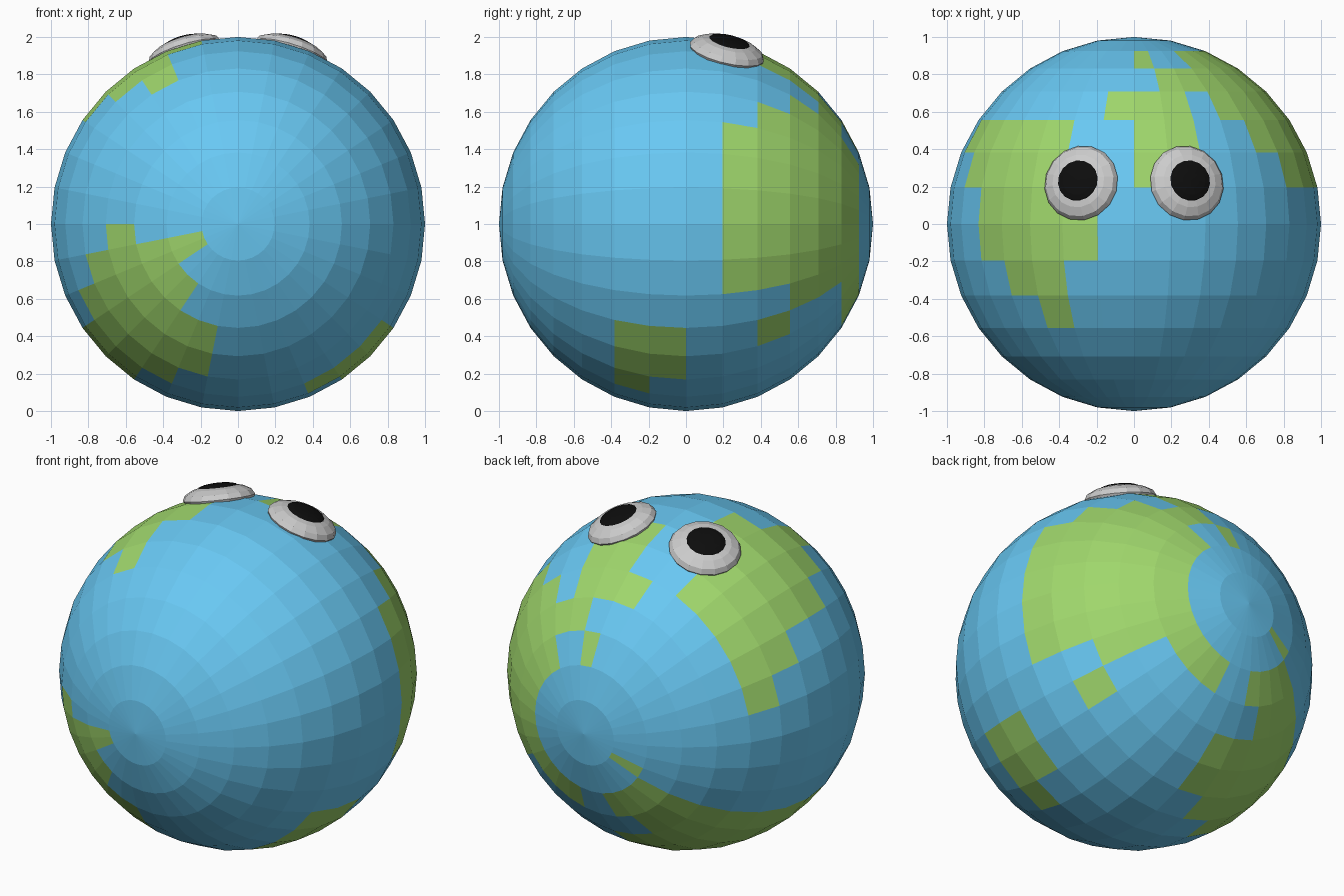
import bpy, bmesh, math
from mathutils import Vector, Matrix

if "Cube" in bpy.data.objects:
    bpy.data.objects.remove(bpy.data.objects["Cube"])


def material(name, rgb):
    m = bpy.data.materials.new(name)
    m.diffuse_color = (*rgb, 1)
    m.use_nodes = True
    m.node_tree.nodes["Principled BSDF"].inputs["Base Color"].default_value = m.diffuse_color
    return m


def make_sphere(name, segs, rings, matrix, mats=(), pick=None):
    """Flat-shaded UV sphere; pick(face) returns a material index."""
    bm = bmesh.new()
    bmesh.ops.create_uvsphere(bm, u_segments=segs, v_segments=rings, radius=1)
    bmesh.ops.transform(bm, matrix=matrix, verts=bm.verts)
    if pick:
        for f in bm.faces:
            f.material_index = pick(f)
    me = bpy.data.meshes.new(name)
    bm.to_mesh(me)
    bm.free()
    for m in mats:
        me.materials.append(m)
    ob = bpy.data.objects.new(name, me)
    bpy.context.collection.objects.link(ob)
    return ob


ocean = material("ocean", (0.14, 0.58, 0.9))
land = material("land", (0.35, 0.68, 0.15))
black = material("black", (0.004, 0.004, 0.004))

# Land cells: latitude band along y -> column ranges around the y axis (0 = top, 8 = right)
STEP = math.radians(11.25)
LAND = {
    6: [(21, 22)],
    5: [(0, 1), (3, 15), (17, 21)],
    4: [(1, 11), (18, 21)],
    3: [(-1, 2), (3, 11), (16, 21)],
    2: [(-7, -2), (0, 2), (4, 10), (11, 12), (16, 21)],
    1: [(-6, -1), (0, 1), (5, 10), (17, 21)],
    0: [(-5, -1), (18, 21)],
    -1: [(-5, -1), (11, 13), (19, 21)],
    -2: [(-4, -2), (11, 14), (19, 21)],
    -3: [(-3, -2), (18, 22)],
    -4: [(17, 23)],
    -5: [(17, 24)],
    -6: [(19, 23)],
    -7: [(21, 23)],
}


def is_land(face):
    c = face.calc_center_median() - Vector((0, 0, 1))
    band = math.floor(math.asin(c.y / c.length) / STEP)
    col = math.floor(math.atan2(c.x, c.z) / STEP)
    return int(any((col - a) % 32 < b - a for a, b in LAND.get(band, [])))


# Globe with its poles on the y axis
make_sphere("globe", 32, 16,
            Matrix.Translation((0, 0, 1)) @ Matrix.Rotation(-math.pi / 2, 4, 'X'),
            (ocean, land), is_land)

# Eyes: flattened spheres lying on the surface, with black pupils on top
for side, label in ((-1, "left"), (1, "right")):
    n = Vector((0.287 * side, 0.222, 0.932)).normalized()
    turn = n.to_track_quat('Z', 'Y').to_matrix().to_4x4()

    def dome(height, radius, thick):
        return (Matrix.Translation(Vector((0, 0, 1)) + n * height) @ turn
                @ Matrix.Diagonal((radius, radius, thick, 1)))

    make_sphere(label + "_eye", 16, 8, dome(0.985, 0.205, 0.075))
    make_sphere(label + "_pupil", 16, 8, dome(1.042, 0.115, 0.024), (black,))
